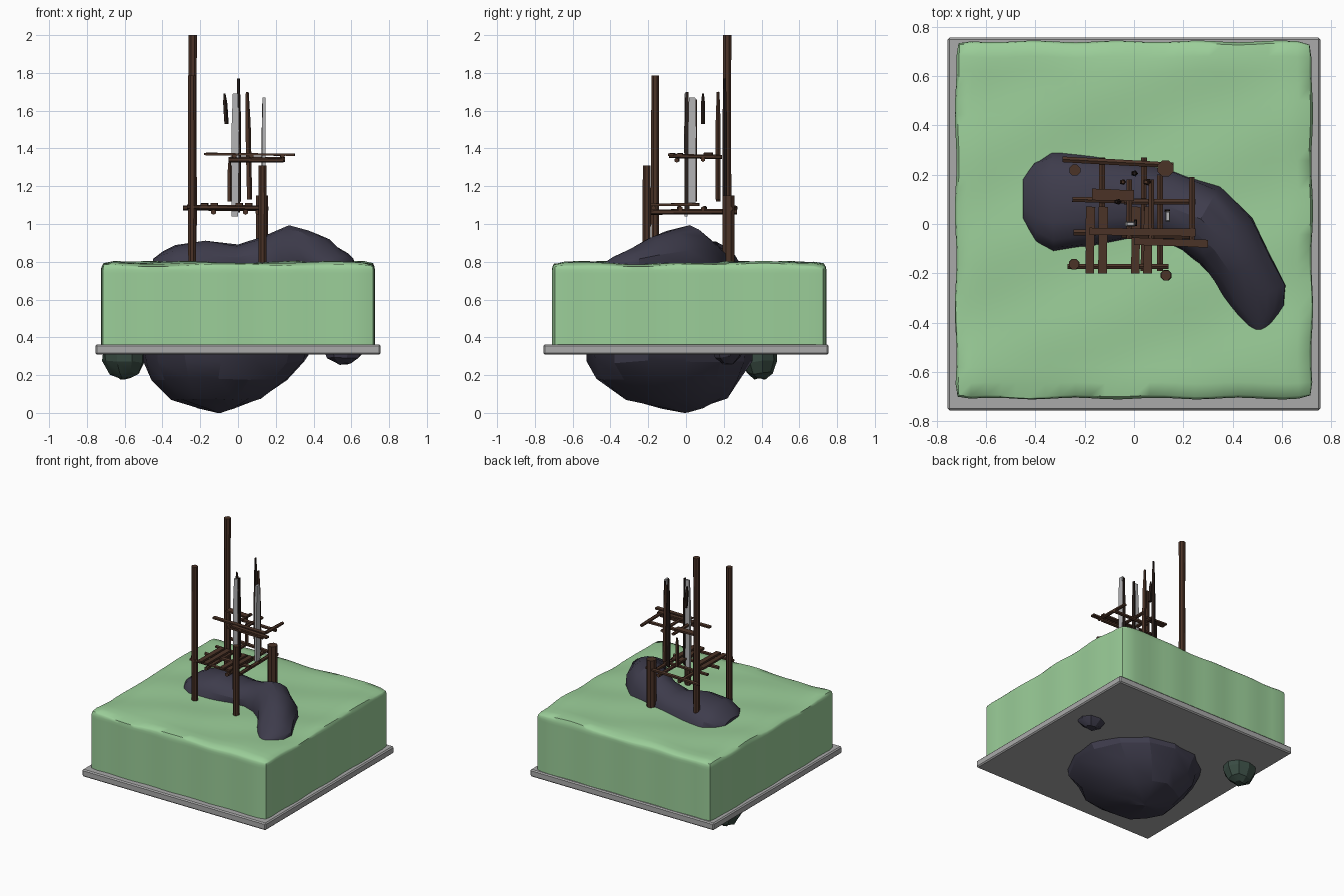
import bpy, bmesh, math, random
from mathutils import Vector

if "Cube" in bpy.data.objects:
    bpy.data.objects.remove(bpy.data.objects["Cube"])

random.seed(4)


def mat(name, r, g, b):
    m = bpy.data.materials.new(name)
    m.diffuse_color = (r, g, b, 1)
    m.use_nodes = True
    m.node_tree.nodes["Principled BSDF"].inputs["Base Color"].default_value = m.diffuse_color
    return m


WATER = mat("pale green water", 0.33, 0.62, 0.32)
TRAY = mat("tray grey", 0.40, 0.40, 0.40)
ROCK = mat("slate rock", 0.048, 0.045, 0.072)
MOSS = mat("mossy rock", 0.04, 0.07, 0.055)
WOOD = mat("brown wood", 0.07, 0.033, 0.02)
DARK = mat("dark wood", 0.022, 0.013, 0.01)
PALE = mat("weathered grey", 0.45, 0.45, 0.46)


def finish(bm, name, *mats, angle=30):
    bmesh.ops.recalc_face_normals(bm, faces=bm.faces[:])
    me = bpy.data.meshes.new(name)
    bm.to_mesh(me)
    bm.free()
    for m in mats:
        me.materials.append(m)
    for p in me.polygons:
        p.use_smooth = True
    me.set_sharp_from_angle(angle=math.radians(angle))
    ob = bpy.data.objects.new(name, me)
    bpy.context.collection.objects.link(ob)
    return ob


def loft(rings, name, material, angle=30):
    bm = bmesh.new()
    vs = [[bm.verts.new(p) for p in ring] for ring in rings]
    n = len(vs[0])
    for a, b in zip(vs, vs[1:]):
        for i in range(n):
            j = (i + 1) % n
            bm.faces.new((a[i], a[j], b[j], b[i]))
    bm.faces.new(vs[0])
    bm.faces.new(vs[-1])
    return finish(bm, name, material, angle=angle)


def pole(name, p, q, w, h=None, sides=8, material=WOOD, tip=1.0):
    """Log or plank between two points, w wide and h thick, slightly uneven."""
    p, q = Vector(p), Vector(q)
    d = (q - p).normalized()
    ref = Vector((0, 0, 1)) if abs(d.z) < 0.8 else Vector((0, 1, 0))
    u = d.cross(ref).normalized()
    v = u.cross(d)
    h = h or w
    k = 1 / math.cos(math.pi / 4) if sides == 4 else 1
    rings = []
    for t in (0, 0.35, 0.7, 1):
        c = p.lerp(q, t)
        s = k * random.uniform(0.93, 1.07) * (tip if t == 1 else 1)
        ring = []
        for i in range(sides):
            a = 2 * math.pi * (i + 0.5) / sides
            ring.append(c + u * math.cos(a) * w / 2 * s + v * math.sin(a) * h / 2 * s)
        rings.append(ring)
    return loft(rings, name, material)


# water block: gridded box with softened edges and gentle ripples
bm = bmesh.new()
bmesh.ops.create_cube(bm, size=2)
bmesh.ops.subdivide_edges(bm, edges=bm.edges[:], cuts=23, use_grid_fill=True)
H, R = Vector((0.722, 0.722, 0.222)), 0.035
for v in bm.verts:
    p = Vector([v.co[i] * H[i] for i in range(3)])
    top = p.z > 0
    core = Vector([max(-(H[i] - R), min(H[i] - R, p[i])) for i in range(3)])
    if not top:
        core.z = p.z
    off = p - core
    if off.length > 1e-6:
        p = core + off.normalized() * R
    x, y = p.x, p.y
    if v.co.z > 0.99:
        p.z += 0.006 * math.sin(9 * x + 5 * y) + 0.004 * math.sin(14 * y - 6 * x)
    if v.co.z < -0.99:
        p.z += 0.006 * math.sin(17 * x + 13 * y)
    ripple = 0.005 * math.sin(19 * x + 3) + 0.005 * math.sin(16 * y + 1)
    p.x *= 1 + ripple
    p.y *= 1 + ripple
    v.co = p + Vector((0.003, 0.018, 0.572))
finish(bm, "water_block", WATER, angle=50)

# tray slab under the water
bm = bmesh.new()
bmesh.ops.create_cube(bm, size=1)
for v in bm.verts:
    v.co = Vector((v.co.x * 1.51, v.co.y * 1.51, v.co.z * 0.053 + 0.336))
bmesh.ops.bevel(bm, geom=bm.edges[:], offset=0.008, segments=1, affect='EDGES')
finish(bm, "tray_slab", TRAY)

# curved rock ridge: x, y, direction across (degrees), half width, height
ridge = [(-0.45, 0.10, 90, 0.09, 0.03), (-0.40, 0.09, 91, 0.165, 0.07),
         (-0.33, 0.085, 91, 0.205, 0.10), (-0.17, 0.09, 88, 0.185, 0.13),
         (0.0, 0.09, 84, 0.155, 0.105), (0.13, 0.075, 76, 0.145, 0.145),
         (0.27, 0.02, 60, 0.15, 0.205), (0.37, -0.07, 40, 0.145, 0.185),
         (0.44, -0.18, 25, 0.13, 0.14), (0.50, -0.29, 20, 0.125, 0.08),
         (0.535, -0.37, 30, 0.09, 0.045), (0.53, -0.42, 35, 0.05, 0.01)]
rings = []
for x, y, deg, w, h in ridge:
    a = math.radians(deg)
    ring = []
    for i in range(9):
        t = math.pi * i / 8
        s = random.uniform(0.95, 1.04)
        c = math.cos(t) * w * s
        ring.append((x + c * math.cos(a), y + c * math.sin(a),
                     0.775 + (h + 0.012) * math.sin(t) ** 0.9 * s))
    ring.append((x - w * 0.8 * math.cos(a), y - w * 0.8 * math.sin(a), 0.70))
    ring.append((x + w * 0.8 * math.cos(a), y + w * 0.8 * math.sin(a), 0.70))
    rings.append(ring)
loft(rings, "rock_ridge", ROCK, 28)


# rocks hanging below the tray: stacked rings of z, centre, radii
def hanging_rock(name, levels, n, material):
    rings = []
    for z, x, y, rx, ry in levels:
        ring = []
        for i in range(n):
            a = 2 * math.pi * i / n + 0.2
            s = random.uniform(0.95, 1.05)
            ring.append((x + rx * s * math.cos(a), y + ry * s * math.sin(a),
                         max(0, z + random.uniform(-0.008, 0.008))))
        rings.append(ring)
    loft(rings, name, material, 22)


hanging_rock("large_under_rock", [
    (0.335, -0.07, -0.09, 0.46, 0.46), (0.27, -0.08, -0.09, 0.42, 0.43),
    (0.18, -0.095, -0.08, 0.355, 0.38), (0.075, -0.115, -0.06, 0.235, 0.27),
    (0.03, -0.11, -0.02, 0.11, 0.12), (0.0, -0.10, 0.0, 0.01, 0.01)], 14, ROCK)
hanging_rock("mossy_under_rock", [
    (0.335, -0.605, 0.385, 0.115, 0.10), (0.27, -0.605, 0.385, 0.115, 0.10),
    (0.21, -0.60, 0.39, 0.08, 0.07), (0.18, -0.60, 0.39, 0.035, 0.03)], 9, MOSS)
hanging_rock("small_under_rock", [
    (0.335, 0.56, 0.22, 0.11, 0.085), (0.295, 0.56, 0.22, 0.09, 0.07),
    (0.26, 0.56, 0.22, 0.04, 0.03)], 8, ROCK)

# four corner posts: x, y, top, width
for nm, x, y, top, w in [("back_left", -0.24, 0.218, 2.0, 0.046),
                         ("back_right", 0.127, 0.225, 1.15, 0.066),
                         ("front_left", -0.243, -0.163, 1.785, 0.044),
                         ("front_right", 0.13, -0.208, 1.31, 0.045)]:
    pole(nm + "_post", (x, y, 0.72), (x, y, top), w)

# lower platform: long beams along x, joists and planks along y
for i, (y0, y1, xa, xb, z, w) in enumerate([
        (0.262, 0.238, -0.29, 0.16, 1.085, 0.026), (-0.172, -0.172, -0.27, 0.14, 1.09, 0.024),
        (0.10, 0.09, -0.25, 0.12, 1.085, 0.024), (-0.035, -0.03, -0.245, 0.12, 1.085, 0.026)]):
    pole(f"lower_beam_{i}", (xa, y0, z), (xb, y1, z - 0.004), w, sides=6)
for i, x in enumerate((-0.13, 0.04, 0.105)):
    pole(f"lower_joist_{i}", (x, -0.19, 1.063), (x, 0.27 if i < 2 else 0.2, 1.066),
         0.028, sides=6)
for i, x in enumerate((-0.18, -0.128, 0.005, 0.055)):
    pole(f"lower_plank_{i}", (x, -0.2, 1.103), (x + 0.004, 0.07, 1.103), 0.036, 0.014, 4)

# upper platform
for i, (x0, y0, x1, y1, z, w, h) in enumerate([
        (-0.18, -0.03, 0.25, -0.035, 1.37, 0.03, 0.012),
        (-0.17, 0.12, 0.0, 0.115, 1.372, 0.045, 0.012),
        (0.0, -0.07, 0.30, -0.08, 1.37, 0.03, 0.012),
        (-0.04, 0.09, 0.25, 0.09, 1.345, 0.026, 0.026),
        (-0.05, -0.045, 0.24, -0.05, 1.34, 0.026, 0.026)]):
    pole(f"upper_beam_{i}", (x0, y0, z), (x1, y1, z - 0.003), w, h, 4 if h < 0.02 else 6)
for i, (x, ya, yb) in enumerate([(0.235, -0.09, 0.19), (0.07, -0.08, 0.18), (-0.02, -0.06, 0.18)]):
    pole(f"upper_joist_{i}", (x, ya, 1.36), (x, yb, 1.355), 0.026, 0.022, 6)

# upright stakes and splinters
for i, (x, y, za, zb, w, dx, m) in enumerate([
        (0.06, 0.17, 1.13, 1.70, 0.032, 0.012, WOOD), (0.002, 0.205, 1.12, 1.77, 0.028, 0.0, DARK),
        (-0.045, 0.17, 1.12, 1.33, 0.028, 0.0, WOOD), (-0.062, 0.09, 1.53, 1.69, 0.024, 0.01, DARK)]):
    pole(f"stake_{i}", (x, y, za), (x - dx, y, zb), w, w * 0.9, 5, m, 0.5)

# weathered uprights, each with a dark plank on one side
pole("left_pale_upright", (-0.018, 0.0, 1.04), (-0.014, 0.0, 1.69), 0.036, 0.018, 4, PALE, 0.8)
pole("left_dark_plank", (0.006, 0.005, 1.06), (0.006, 0.005, 1.70), 0.012, 0.026, 4, DARK, 0.6)
pole("right_pale_upright", (0.137, 0.03, 1.11), (0.137, 0.032, 1.67), 0.018, 0.04, 4, PALE, 0.8)
pole("right_dark_plank", (0.135, 0.054, 1.12), (0.135, 0.054, 1.66), 0.02, 0.01, 4, DARK, 0.6)
